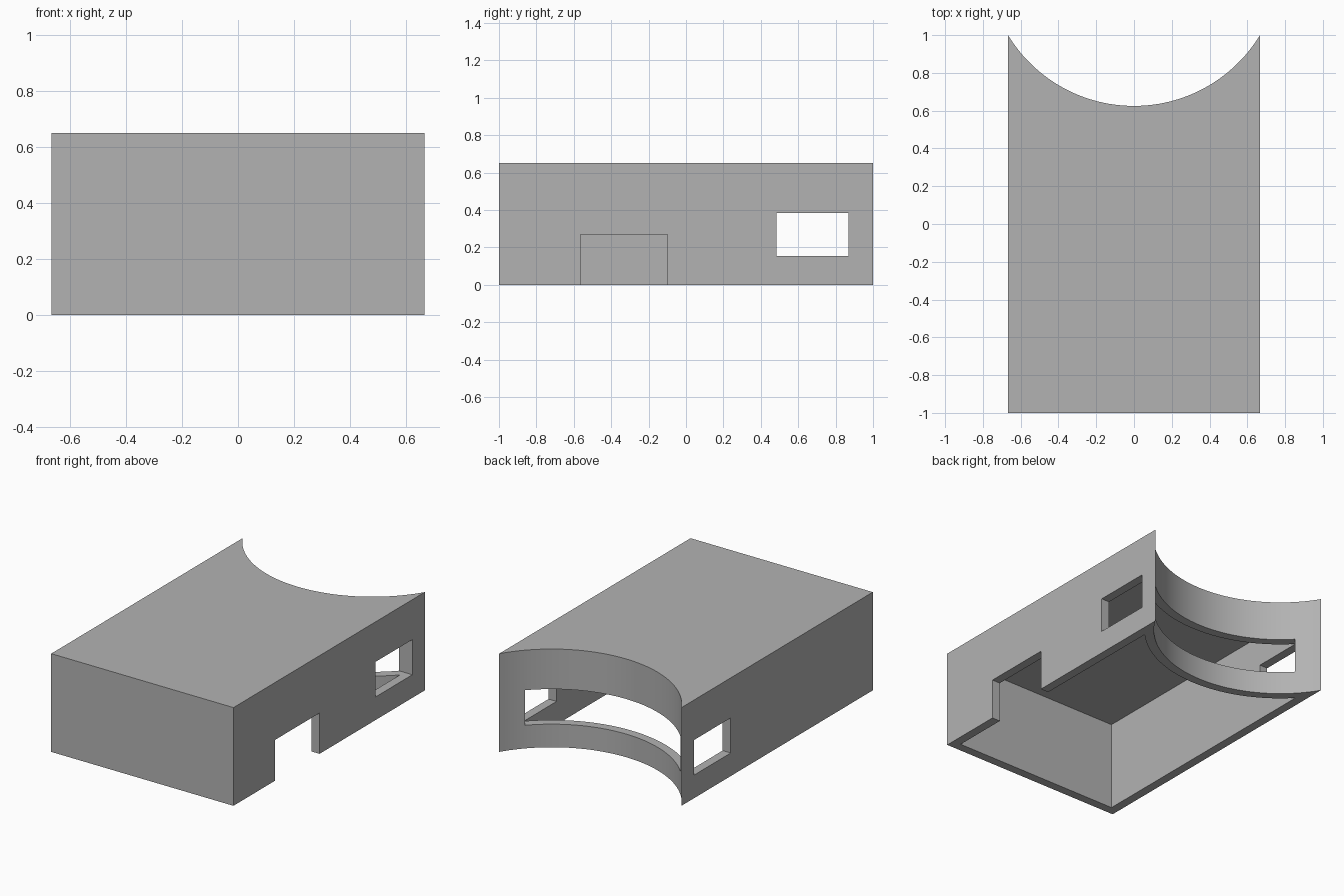
import bpy
import bmesh
import math

if "Cube" in bpy.data.objects:
    bpy.data.objects.remove(bpy.data.objects["Cube"], do_unlink=True)

HALF_X, HALF_Y, HEIGHT = 0.667, 1.0, 0.65
WALL = 0.059
DEPTH = 0.375                                   # depth of the concave back
RADIUS = (HALF_X ** 2 + DEPTH ** 2) / (2 * DEPTH)
CENTRE_Y = HALF_Y - DEPTH + RADIUS
SEGMENTS = 48

grey = bpy.data.materials.new("plain_grey")
grey.use_nodes = True
colour = (0.45, 0.45, 0.45, 1)
grey.diffuse_color = colour
grey.node_tree.nodes["Principled BSDF"].inputs["Base Color"].default_value = colour


def prism(name, outline, bottom, top):
    """Extrude a counter-clockwise plan outline between two heights."""
    bm = bmesh.new()
    face = bm.faces.new([bm.verts.new((x, y, bottom)) for x, y in outline])
    result = bmesh.ops.extrude_face_region(bm, geom=[face])
    moved = [v for v in result["geom"] if isinstance(v, bmesh.types.BMVert)]
    bmesh.ops.translate(bm, verts=moved, vec=(0, 0, top - bottom))
    bmesh.ops.recalc_face_normals(bm, faces=bm.faces)
    mesh = bpy.data.meshes.new(name)
    bm.to_mesh(mesh)
    bm.free()
    mesh.materials.append(grey)
    obj = bpy.data.objects.new(name, mesh)
    bpy.context.collection.objects.link(obj)
    return obj


def scooped_plan(inset):
    """Rectangle with a concave back edge, shrunk by the wall thickness."""
    x, r = HALF_X - inset, RADIUS + inset
    sweep = math.asin(x / r)
    angles = [sweep * (1 - 2 * i / SEGMENTS) for i in range(SEGMENTS + 1)]
    arc = [(r * math.sin(a), CENTRE_Y - r * math.cos(a)) for a in angles]
    return [(-x, -HALF_Y + inset), (x, -HALF_Y + inset)] + arc


def box_plan(x0, x1, y0, y1):
    return [(x0, y0), (x1, y0), (x1, y1), (x0, y1)]


# Outer housing, with the hollow and openings cut out of it
housing = prism("housing", scooped_plan(0), 0, HEIGHT)
cutters = [
    prism("cavity_cutter", scooped_plan(WALL), -0.1, HEIGHT - WALL),
    prism("window_cutter", box_plan(-1, 1, 0.485, 0.87), 0.153, 0.385),
    prism("doorway_cutter", box_plan(0.4, 1, -0.565, -0.10), -0.1, 0.27),
]
for cutter in cutters:
    cutter.hide_render = True
    cut = housing.modifiers.new(cutter.name, 'BOOLEAN')
    cut.operation = 'DIFFERENCE'
    cut.solver = 'EXACT'
    cut.object = cutter

# Bake the cuts and remove the helpers
bpy.ops.object.select_all(action='DESELECT')
housing.select_set(True)
bpy.context.view_layer.objects.active = housing
for cutter in cutters:
    bpy.ops.object.modifier_apply(modifier=cutter.name)
for cutter in cutters:
    bpy.data.objects.remove(cutter, do_unlink=True)

bpy.ops.object.shade_smooth_by_angle(angle=math.radians(30))
